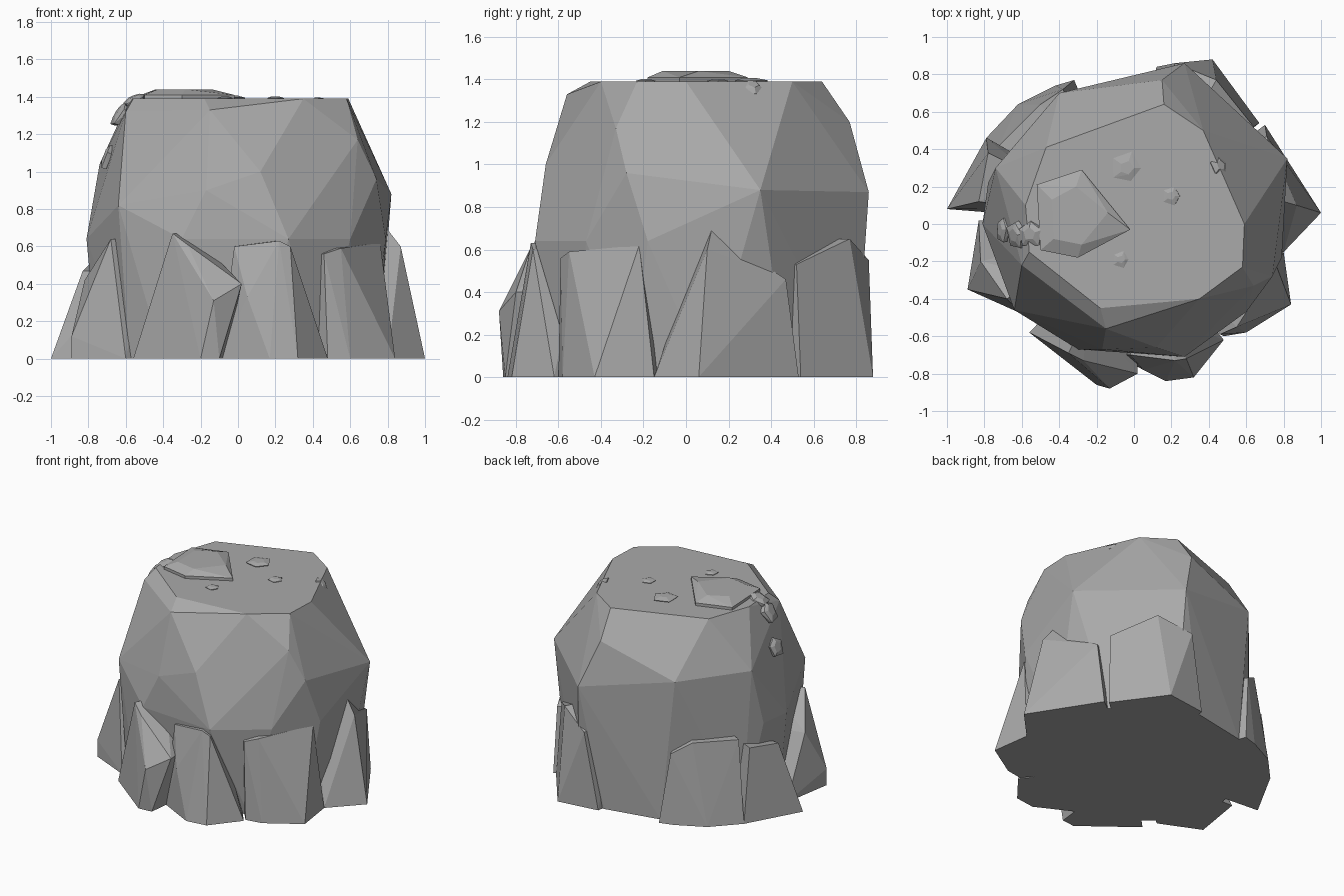
import bpy
import bmesh
import math
import random
from mathutils import Matrix, Vector

cube = bpy.data.objects.get("Cube")
if cube:
    bpy.data.objects.remove(cube, do_unlink=True)

TOP = 1.39
rng = random.Random(4)

# One plain stone colour for everything
stone = bpy.data.materials.new("grey stone")
stone.use_nodes = True
grey = (0.4, 0.4, 0.4, 1)
stone.diffuse_color = grey
shader = stone.node_tree.nodes["Principled BSDF"]
shader.inputs["Base Color"].default_value = grey
shader.inputs["Roughness"].default_value = 0.9


def ring(z, *corners):
    """Lift a list of plan corners to one height."""
    return [Vector((x, y, z)) for x, y in corners]


def hull(name, points):
    """Make a faceted stone as the convex hull of its corners."""
    bm = bmesh.new()
    for point in points:
        bm.verts.new(point)
    result = bmesh.ops.convex_hull(bm, input=bm.verts)
    spare = {item for key in ("geom_interior", "geom_unused") for item in result[key]
             if isinstance(item, bmesh.types.BMVert)}
    bmesh.ops.delete(bm, geom=list(spare), context="VERTS")
    bmesh.ops.dissolve_limit(bm, angle_limit=math.radians(1), verts=bm.verts, edges=bm.edges)
    bmesh.ops.recalc_face_normals(bm, faces=bm.faces)
    mesh = bpy.data.meshes.new(name)
    bm.to_mesh(mesh)
    bm.free()
    mesh.materials.append(stone)
    obj = bpy.data.objects.new(name, mesh)
    bpy.context.collection.objects.link(obj)
    return obj


def buttress(name, feet, crest):
    """Make a leaning stone at the foot, rooted inside the boulder."""
    outer = ring(0, *feet)
    crest = [Vector(point) for point in crest]
    inward = Matrix.Diagonal((0.7, 0.7, 1))
    hull(name, outer + crest + [inward @ point for point in outer + crest])


def pebble(name, centre, radius, height, tilt=(0, 0, 0), sides=5):
    """Make a small chip with a narrower top."""
    turn = Matrix.Rotation(tilt[2], 3, "Z") @ Matrix.Rotation(tilt[1], 3, "Y") @ Matrix.Rotation(tilt[0], 3, "X")
    points = []
    for level, scale in ((-height, 0.9), (height / 3, 1), (height, 0.5)):
        for i in range(sides):
            angle = math.tau * i / sides
            reach = radius * scale * rng.uniform(0.8, 1.1)
            offset = Vector((reach * math.cos(angle), reach * math.sin(angle), level))
            points.append(Vector(centre) + turn @ offset)
    hull(name, points)


# Main boulder: flat crown, bulging waist, slightly tucked foot
crown = ring(TOP, (-0.18, -0.45), (0.35, -0.4), (0.58, -0.23), (0.59, 0), (0.37, 0.5),
             (0.16, 0.64), (-0.47, 0.41), (-0.58, 0.1), (-0.56, -0.15))
shoulder = [Vector(p) for p in (
    (-0.15, -0.56, 1.33), (-0.6, -0.22, 1.32), (0.64, -0.33, 1.17), (0.15, 0.77, 1.2),
    (-0.74, 0.3, 1.04), (-0.4, 0.7, 1.02), (0.12, -0.66, 1.0), (0.74, -0.28, 0.96))]
waist = [Vector(p) for p in (
    (0.82, 0.35, 0.88), (0.27, 0.86, 0.87), (-0.64, -0.46, 0.82), (-0.17, -0.67, 0.9))]
waist += ring(0.64, (-0.81, 0), (-0.78, 0.22), (0.27, -0.71), (-0.3, -0.67), (0.6, -0.47), (0.79, -0.18))
foot = ring(0, (0.1, 0.8), (0.3, 0.8), (0.62, 0.48), (0.75, 0.1), (0.7, -0.25), (0.45, -0.52),
            (0.1, -0.62), (-0.4, -0.6), (-0.58, -0.45), (-0.75, 0), (-0.7, 0.35), (-0.3, 0.72))
hull("boulder", crown + shoulder + waist + foot)

# Leaning stones around the foot
buttress("front_left_buttress",
         [(0.17, -0.84), (0.32, -0.82), (0.48, -0.62), (-0.1, -0.7)],
         [(0.05, -0.78, 0.33), (-0.02, -0.7, 0.6), (0.22, -0.73, 0.63), (0.28, -0.72, 0.6)])
buttress("front_right_buttress",
         [(-0.2, -0.86), (-0.1, -0.85), (-0.56, -0.58)],
         [(-0.13, -0.88, 0.31), (0.02, -0.8, 0.4), (-0.35, -0.69, 0.67), (-0.27, -0.73, 0.61)])
buttress("left_front_buttress",
         [(0.84, -0.43), (0.8, -0.15), (0.6, -0.58), (0.48, -0.6)],
         [(0.76, -0.22, 0.62), (0.46, -0.59, 0.56), (0.55, -0.55, 0.59)])
buttress("left_buttress",
         [(0.8, -0.15), (1.0, 0.06), (0.7, 0.53)],
         [(0.8, 0.12, 0.69), (0.87, 0.1, 0.6), (0.78, 0.3, 0.48), (0.71, 0.47, 0.46)])
buttress("back_left_buttress",
         [(0.12, 0.84), (0.42, 0.88), (0.67, 0.54)],
         [(0.22, 0.86, 0.55), (0.44, 0.77, 0.65), (0.64, 0.52, 0.53)])
buttress("back_right_buttress",
         [(-0.32, 0.77), (-0.42, 0.74), (-0.62, 0.64), (-0.79, 0.46)],
         [(-0.38, 0.72, 0.5), (-0.5, 0.64, 0.58), (-0.72, 0.42, 0.58)])
buttress("right_buttress",
         [(-0.79, 0.46), (-1.0, 0.08), (-0.78, 0.07)],
         [(-0.78, 0.38, 0.52), (-0.83, 0.12, 0.47)])
buttress("right_front_buttress",
         [(-0.89, -0.35), (-0.83, 0.02), (-0.6, -0.48)],
         [(-0.89, -0.35, 0.12), (-0.82, -0.2, 0.42), (-0.68, -0.4, 0.64)])

# Loose slab lying on the crown
slab_plan = [(-0.52, 0.21), (-0.28, 0.29), (-0.02, -0.03), (-0.3, -0.18), (-0.5, -0.14)]
slab_top = [(-0.44, 0.13), (-0.31, 0.2), (-0.14, 0.06), (-0.28, -0.11), (-0.43, -0.08)]
hull("crown_slab", ring(TOP - 0.01, *slab_plan) + ring(TOP + 0.02, *slab_plan) + ring(TOP + 0.05, *slab_top))

# Small chips on the crown and its rim
pebble("large_chip", (-0.04, 0.3, TOP), 0.085, 0.016)
pebble("left_chip", (0.2, 0.15, TOP), 0.05, 0.012)
pebble("front_chip", (-0.07, -0.19, TOP), 0.045, 0.012)
pebble("left_rim_chip", (0.45, 0.31, 1.36), 0.06, 0.025, (0, 0.7, 0.4))
pebble("right_rim_chip", (-0.55, -0.05, 1.38), 0.08, 0.025, (0, -0.4, 0.3))
pebble("right_rim_shard", (-0.63, -0.06, 1.31), 0.08, 0.02, (0, -1.0, 0.2))
pebble("right_side_shard", (-0.7, -0.03, 1.08), 0.08, 0.02, (0, -1.2, 0))
